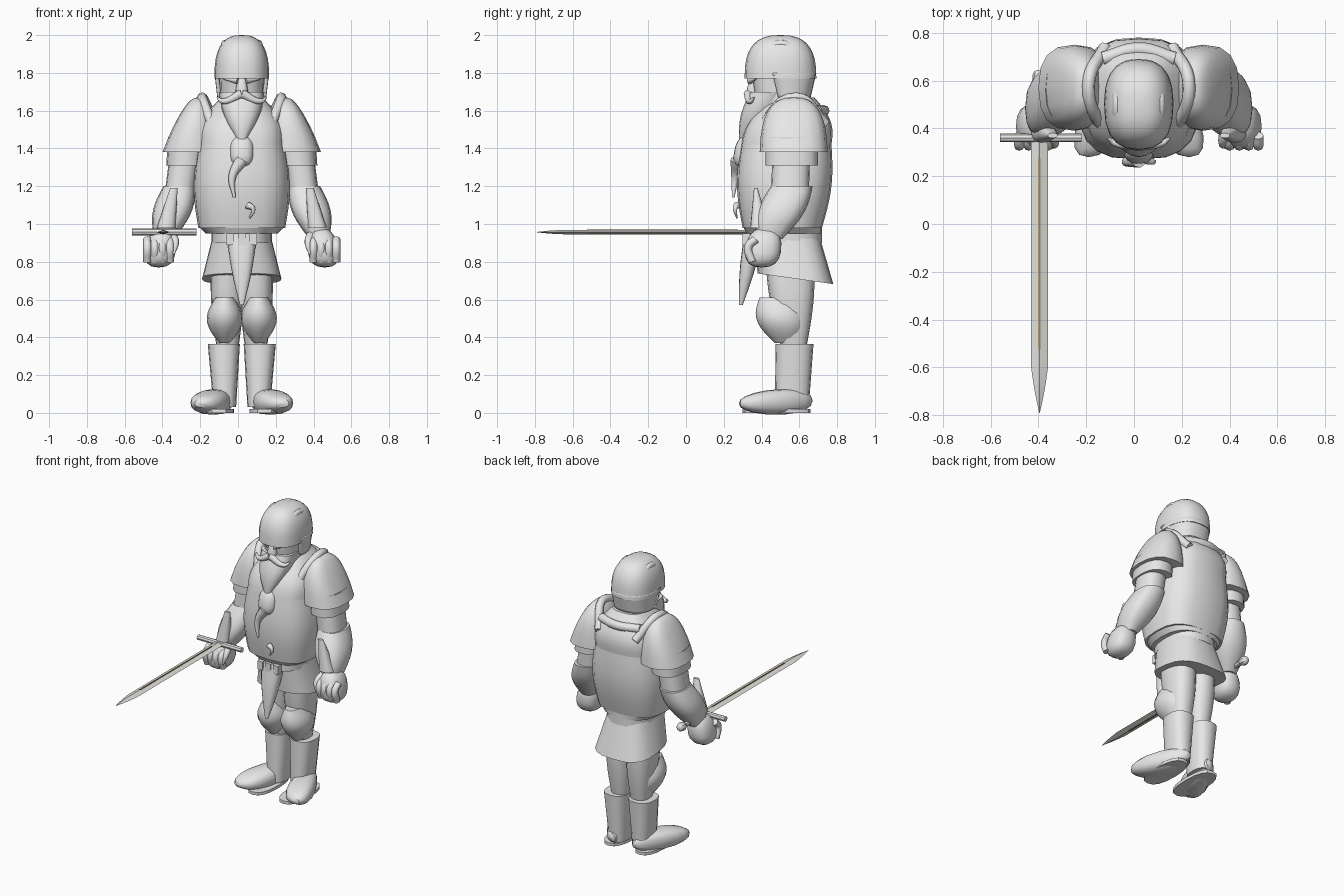
import bpy
import bmesh
import math
from mathutils import Vector

cube = bpy.data.objects.get("Cube")
if cube:
    bpy.data.objects.remove(cube, do_unlink=True)


def make_material(name, colour):
    mat = bpy.data.materials.new(name)
    mat.use_nodes = True
    mat.diffuse_color = colour
    mat.node_tree.nodes["Principled BSDF"].inputs["Base Color"].default_value = colour
    return mat


GREY = make_material("plain grey", (.8, .8, .8, 1))
STEEL = make_material("blade steel", (.75, .75, .72, 1))
BRASS = make_material("dull brass", (.36, .23, .07, 1))
MIDDLE = .02
parts = []


def place(point, side):
    """Measure x outwards from the middle of the body when a side is given."""
    x, y, z = point
    return Vector((MIDDLE + side * x if side else x, y, z))


def add_mesh(name, bm, mat):
    bmesh.ops.recalc_face_normals(bm, faces=bm.faces)
    mesh = bpy.data.meshes.new(name)
    bm.to_mesh(mesh)
    bm.free()
    mesh.materials.append(mat)
    obj = bpy.data.objects.new(name, mesh)
    bpy.context.collection.objects.link(obj)
    parts.append(obj)
    return obj


def signed_power(value, exponent):
    return math.copysign(abs(value) ** exponent, value)


def profile(ends, k):
    """Position along the form and its relative radius, for each kind of ending."""
    if ends == "flat":
        return k, 1
    if ends == "dome":
        angle = k * math.pi / 2
        return signed_power(math.sin(angle), .75), max(math.cos(angle), .01) ** .75
    angle = (k - .5) * math.pi
    return (1 + signed_power(math.sin(angle), .8)) / 2, max(math.cos(angle), .01) ** .8


def form(name, start, end, radii, end_radii=None, bulge=0, ends="flat", side=0,
         sides=16, boxy=.8, tilt=0, back_only=False, mat=GREY):
    """Skin of squarish rings, set square to the form's main axis."""
    a, b = place(start, side), place(end, side)
    run = [abs(value) for value in b - a]
    axis = run.index(max(run))
    across = [i for i in range(3) if i != axis]
    r0, r1 = Vector(radii), Vector(end_radii or radii)
    turn = math.pi * 1.1 if back_only else math.tau
    first = -.05 * math.pi if back_only else 0
    count = sides + 1 if back_only else sides
    steps = 9
    bm = bmesh.new()
    rings = []
    for step in range(steps + 1):
        t, scale = profile(ends, step / steps)
        centre = a.lerp(b, t)
        swell = bulge * math.sin(math.pi * t)
        radius = [(r + swell) * scale for r in r0.lerp(r1, t)]
        ring = []
        for i in range(count):
            angle = first + turn * i / sides
            co = centre.copy()
            co[across[0]] += radius[0] * signed_power(math.cos(angle), boxy)
            co[across[1]] += radius[1] * signed_power(math.sin(angle), boxy)
            co.z += tilt * (co.y - centre.y)
            ring.append(bm.verts.new(co))
        rings.append(ring)
    for low, high in zip(rings, rings[1:]):
        for i in range(sides):
            j = (i + 1) % count
            bm.faces.new((low[i], low[j], high[j], high[i]))
    if not back_only:
        bm.faces.new(rings[0])
        bm.faces.new(rings[-1])
    obj = add_mesh(name, bm, mat)
    if back_only:
        obj.modifiers.new("shell", "SOLIDIFY").thickness = .02


def strand(name, points, radius, side=0, thin=True):
    """Round strand through points, thinning towards its end."""
    curve = bpy.data.curves.new(name, "CURVE")
    curve.dimensions = "3D"
    curve.bevel_depth = radius
    curve.bevel_resolution = 2
    curve.resolution_u = 8
    curve.use_fill_caps = True
    spline = curve.splines.new("BEZIER")
    last = len(points) - 1
    spline.bezier_points.add(last)
    for i, (knot, point) in enumerate(zip(spline.bezier_points, points)):
        knot.co = place(point, side)
        knot.handle_left_type = knot.handle_right_type = "AUTO"
        knot.radius = 1 - .8 * i / last if thin else 1
    curve.materials.append(GREY)
    obj = bpy.data.objects.new(name, curve)
    bpy.context.collection.objects.link(obj)


def box(name, centre, size, mat=GREY):
    bm = bmesh.new()
    bmesh.ops.create_cube(bm, size=1)
    for vert in bm.verts:
        vert.co = Vector(centre) + vert.co * Vector(size)
    add_mesh(name, bm, mat)


# Torso armour, belt and skirt
form("breastplate", (MIDDLE, .51, .98), (MIDDLE, .53, 1.42), (.23, .21), (.23, .24),
     bulge=.025, sides=20, boxy=.7)
form("upper_chest", (MIDDLE, .53, 1.42), (MIDDLE, .57, 1.67), (.23, .24), (.11, .11),
     bulge=.04, sides=20, boxy=.7)
strand("back_collar", [(-.13, .69, 1.6), (MIDDLE, .73, 1.6), (.17, .69, 1.6)], .03, thin=False)
form("breastplate_base", (MIDDLE, .52, .95), (MIDDLE, .51, .99), (.19, .2), (.23, .21), sides=20)
form("belt", (MIDDLE, .52, .9), (MIDDLE, .52, .97), (.16, .2), sides=20)
form("skirt", (MIDDLE, .58, .71), (MIDDLE, .53, .95), (.21, .2), (.15, .18),
     sides=20, boxy=.7, tilt=-.14)
form("front_cloth", (MIDDLE, .29, .57), (MIDDLE, .36, .95), (.01, .01), (.08, .05), bulge=.01)
for i in range(3):
    box("belt_buckle", (MIDDLE + .06 * (i - 1), .32, .92), (.04, .04, .06))
strand("loose_strap", [(.05, .27, 1.1), (.08, .26, 1.08), (.06, .27, 1.03)], .02)

# Head, helmet and beard
form("head", (MIDDLE, .51, 1.56), (MIDDLE, .5, 1.82), (.11, .13), (.12, .16))
form("helmet", (MIDDLE, .5, 1.77), (MIDDLE, .5, 2), (.145, .19), ends="dome", sides=20)
form("neck_guard", (MIDDLE, .52, 1.67), (MIDDLE, .5, 1.8), (.13, .14), (.145, .19), back_only=True)
form("nose", (MIDDLE, .35, 1.66), (MIDDLE, .36, 1.79), (.04, .04), (.02, .02), ends="ball")
form("beard", (MIDDLE, .33, 1.45), (MIDDLE, .44, 1.7), (.03, .05), (.12, .1), bulge=.02)
form("beard_knot", (MIDDLE, .3, 1.3), (MIDDLE, .33, 1.47), (.065, .06), ends="ball")
strand("beard_braid", [(MIDDLE, .27, 1.34), (-.03, .26, 1.25), (-.02, .25, 1.14)], .035)

for side, word in ((1, "left_"), (-1, "right_")):
    # Face and helmet details
    strand(word + "moustache", [(0, .33, 1.69), (.1, .34, 1.65), (.13, .36, 1.67)], .025, side)
    strand(word + "eyebrow", [(.02, .34, 1.76), (.1, .37, 1.77)], .02, side)
    strand(word + "helmet_ridge", [(.08, .37, 1.86), (.09, .5, 1.955), (.08, .63, 1.86)],
           .02, side, thin=False)

    # Shoulder armour
    form(word + "shoulder_guard", (.27, .57, 1.38), (.23, .57, 1.67), (.15, .18), (.08, .17),
         ends="dome", side=side)
    strand(word + "shoulder_lip", [(.13, .36, 1.46), (.21, .58, 1.67), (.14, .74, 1.53)],
           .027, side, thin=False)
    form(word + "lower_shoulder_plate", (.3, .56, 1.31), (.29, .56, 1.46), (.1, .14), side=side)

    # Arm, bracer and fist
    form(word + "upper_arm", (.33, .55, 1.15), (.29, .56, 1.45), (.08, .1), side=side)
    form(word + "bracer", (.41, .44, .92), (.33, .56, 1.2), (.05, .07), (.085, .11),
         bulge=.035, side=side)
    form(word + "bracer_spike", (.4, .39, .98), (.36, .37, 1.19), (.05, .05), (.02, .01), side=side)
    form(word + "hand", (.44, .4, .77), (.42, .42, .98), (.09, .1), (.07, .09),
         ends="ball", side=side)
    for i in range(4):
        x = .38 + .04 * i
        strand(word + "finger", [(x, .37, .92), (x, .33, .88), (x, .35, .8)], .022, side, thin=False)
    strand(word + "thumb", [(.37, .4, .94), (.35, .34, .9), (.36, .32, .84)], .03, side)

    # Leg, knee guard, boot and outward-turned foot
    form(word + "thigh", (.075, .57, .36), (.08, .55, .82), (.06, .07), (.08, .13),
         bulge=.015, side=side)
    form(word + "knee_guard", (.09, .53, .37), (.09, .48, .61), (.03, .06), (.05, .09),
         bulge=.055, side=side, boxy=1)
    form(word + "boot", (.09, .56, .03), (.095, .575, .365), (.06, .09), (.085, .1), side=side)
    form(word + "foot", (.09, .67, .065), (.21, .28, .05), (.06, .065), (.1, .05),
         bulge=.01, ends="ball", side=side)
    form(word + "sole", (.12, .48, 0), (.12, .48, .02), (.08, .18), side=side)

# Sword held forwards in the right hand
HILT, LEVEL = -.395, .957
form("sword_blade", (HILT, .36, LEVEL), (HILT, -.6, LEVEL), (.035, .012),
     sides=4, boxy=1, mat=STEEL)
form("sword_tip", (HILT, -.6, LEVEL), (HILT, -.79, LEVEL), (.035, .012), (.001, .001),
     bulge=.003, sides=4, boxy=1, mat=STEEL)
for face in (-1, 1):
    box("blade_inlay", (HILT, -.125, LEVEL + face * .012), (.008, .8, .003), BRASS)
form("sword_guard", (-.56, .36, LEVEL), (-.22, .36, LEVEL), (.018, .018), sides=8, boxy=1)
form("sword_grip", (HILT, .36, LEVEL), (HILT, .6, LEVEL), (.017, .017), sides=8, boxy=1)
form("sword_pommel", (HILT, .58, LEVEL), (HILT, .645, LEVEL), (.03, .03), ends="ball", sides=8, boxy=1)

# Smooth shading that keeps hard edges
bpy.ops.object.select_all(action="DESELECT")
for obj in parts:
    obj.select_set(True)
bpy.context.view_layer.objects.active = parts[0]
bpy.ops.object.shade_smooth_by_angle(angle=math.radians(35))
